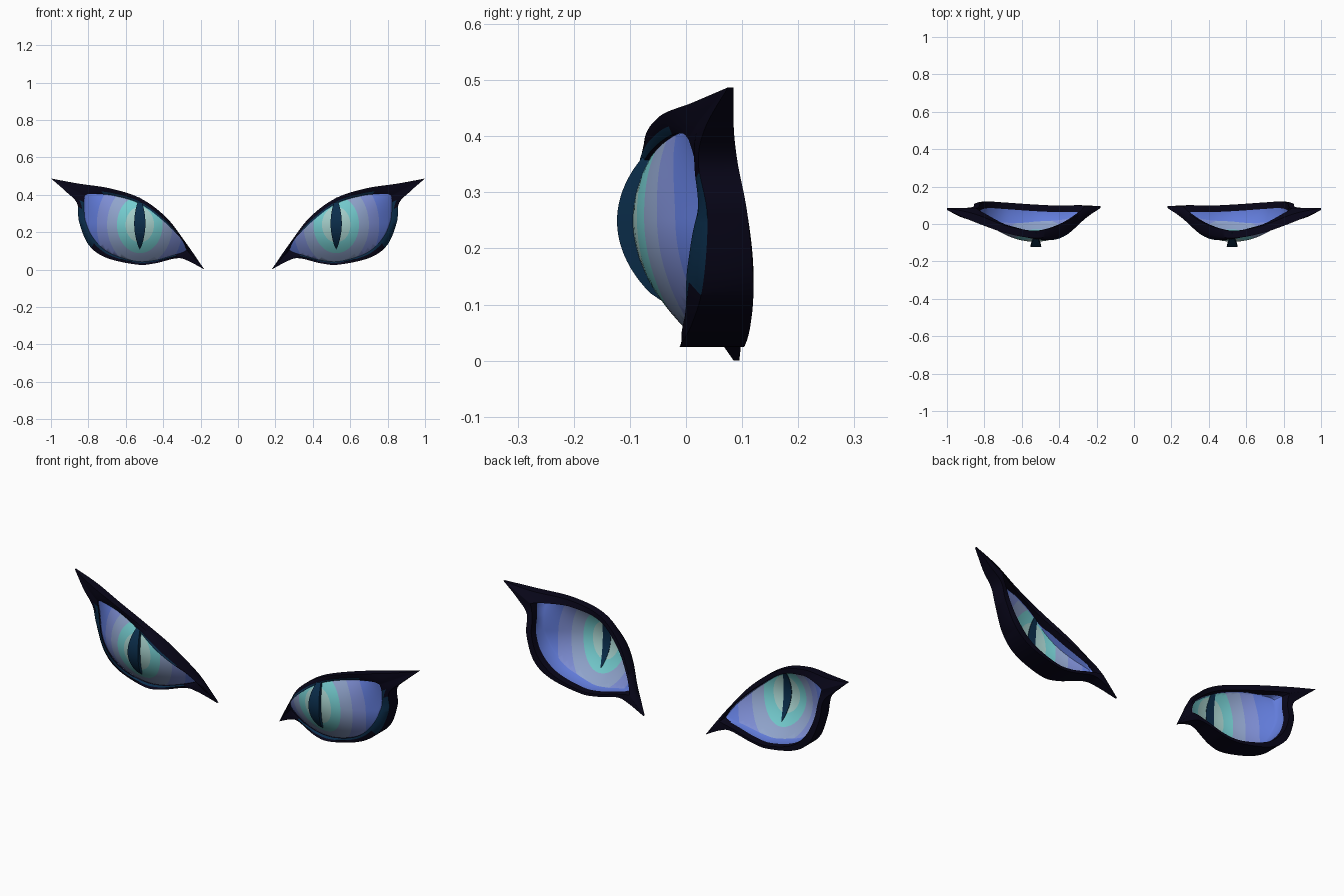
import bpy, bmesh, math

if "Cube" in bpy.data.objects:
    bpy.data.objects.remove(bpy.data.objects["Cube"])


def material(name, rgb):
    lin = [((c / 255 + 0.055) / 1.055) ** 2.4 if c > 10 else c / 255 / 12.92 for c in rgb]
    m = bpy.data.materials.new(name)
    m.diffuse_color = (*lin, 1)
    m.use_nodes = True
    m.node_tree.nodes["Principled BSDF"].inputs["Base Color"].default_value = m.diffuse_color
    return m


RIM = material("midnight black", (8, 6, 25))
TEAL = material("deep teal", (11, 46, 76))
IRIS = [material("pale mint", (166, 208, 204)), material("aqua", (116, 203, 206)),
        material("grey blue", (144, 164, 204)), material("lavender blue", (126, 142, 212)),
        material("cornflower blue", (98, 124, 218))]

# Rim stations: outer x, outer z, front y, back y, opening x, opening z
UPPER = [(.18, 0, .085, .095, .275, .105), (.28, .145, .02, .06, .305, .165),
         (.385, .28, -.045, 0, .40, .26), (.52, .38, -.075, -.035, .525, .352),
         (.68, .433, -.05, -.01, .665, .395), (.856, .46, .012, .055, .785, .405),
         (1, .487, .075, .085, .818, .395)]
LOWER = [UPPER[-1], (.92, .417, .035, .085, .823, .37), (.86, .353, .022, .092, .823, .33),
         (.85, .257, .038, .11, .815, .257), (.80, .134, .03, .12, .775, .17),
         (.706, .064, .01, .115, .69, .09), (.545, .027, -.01, .105, .55, .045),
         (.45, .032, -.005, .10, .45, .048), (.33, .06, .03, .10, .35, .075),
         (.27, .048, .05, .10, .295, .092), UPPER[0]]
CX, CZ = .525, .24


def spline(pts, steps=10):
    """Open Catmull-Rom through the stations, last point left out."""
    out = []
    for i in range(len(pts) - 1):
        a, b, c, d = pts[max(i - 1, 0)], pts[i], pts[i + 1], pts[min(i + 2, len(pts) - 1)]
        for k in range(steps):
            t = k / steps
            out.append([.5 * (2 * q + (r - p) * t + (2 * p - 5 * q + 4 * r - s) * t * t
                              + (3 * q - p - 3 * r + s) * t ** 3)
                        for p, q, r, s in zip(a, b, c, d)])
    return out


def dome(x, z):
    """Front of the eyeball, flatter toward the upper outer corner."""
    dx, dz = x - .53, z - .25
    return -.095 + 1.5 * dx ** 2 + 2.5 * dz ** 2 - 40 * max(dx, 0) ** 2 * max(dz, 0) ** 2


def finish(name, bm, mats, angle):
    bmesh.ops.remove_doubles(bm, verts=bm.verts, dist=1e-5)
    bmesh.ops.recalc_face_normals(bm, faces=bm.faces)
    me = bpy.data.meshes.new(name)
    bm.to_mesh(me)
    bm.free()
    for m in mats:
        me.materials.append(m)
    ob = bpy.data.objects.new(name, me)
    bpy.context.collection.objects.link(ob)
    bpy.ops.object.select_all(action='DESELECT')
    ob.select_set(True)
    bpy.context.view_layer.objects.active = ob
    bpy.ops.object.shade_smooth_by_angle(angle=math.radians(angle))
    ob.modifiers.new("other_eye", 'MIRROR').use_mirror_merge = False
    return ob


def bridge(bm, a, b, mat):
    n = len(a)
    for i in range(n):
        j = (i + 1) % n
        m = mat(a[i].co) if callable(mat) else mat
        bm.faces.new((a[i], a[j], b[j], b[i])).material_index = m


stations = spline(UPPER) + spline(LOWER)

# Eyelid rim: closed ring with a winged tip, teal lip round the opening
bm = bmesh.new()
rings = [[] for _ in range(5)]
for ox, oz, yf, yb, ix, iz in stations:
    lip = dome(ix, iz) - .008
    mid = lambda t: (ox + (ix - ox) * t, oz + (iz - oz) * t)
    mx, mz = mid(.65)
    bx, bz = mid(.85)
    points = [(ox, yb, oz), (ox, yf, oz), (mx, yf + (lip - yf) * .65 - .005, mz),
              (ix, lip, iz), (bx, max(yb, lip + .03), bz)]
    for ring, p in zip(rings, points):
        ring.append(bm.verts.new(p))
lip_rule = lambda co: 0 if co.x > .72 and co.z > .375 or co.x < .33 else 1
front_rule = lambda co: 1 if co.x > .78 and .12 < co.z < .34 else 0
for k in range(5):
    bridge(bm, rings[k], rings[(k + 1) % 5], {1: front_rule, 2: lip_rule}.get(k, 0))
finish("eyelid_rim", bm, [RIM, TEAL], 50)

# Eyeball shell: rings round the pupil, coloured in bands, with a turned-back edge
bm = bmesh.new()
LIMITS = [.076, .122, .175, .23]
sizes = [.025, .05, .076, .091, .106, .122, .14, .157, .175, .193, .211, .23]
bands = [sum(s > q + 1e-6 for q in LIMITS) for s in sizes]
EDGE = 6
rings = [[] for _ in range(len(sizes) + EDGE + 1)]
for ox, oz, yf, yb, ix, iz in stations:
    dx, dz = ix - CX, iz - CZ
    scale = math.hypot(dx, dz / 1.25)
    ts = [min(s / scale, 1) for s in sizes]
    ts += [ts[-1] + (1 - ts[-1]) * k / EDGE for k in range(1, EDGE + 1)]
    for ring, t in zip(rings, ts):
        x, z = CX + dx * t, CZ + dz * t
        ring.append(bm.verts.new((x, dome(x, z), z)))
    rings[-1].append(bm.verts.new((ix + (ox - ix) * .07, max(dome(ix, iz) + .004, yb - .035),
                                   iz + (oz - iz) * .07)))
centre = bm.verts.new((CX, dome(CX, CZ), CZ))
n = len(stations)
for i in range(n):
    bm.faces.new((centre, rings[0][i], rings[0][(i + 1) % n]))
for k in range(len(rings) - 1):
    bridge(bm, rings[k], rings[k + 1], bands[k + 1] if k + 1 < len(sizes) else 4)
finish("eyeball", bm, IRIS, 60)

# Slit pupil: raised pointed lens standing proud of the eyeball
bm = bmesh.new()
rows = []
for k in range(25):
    u = k / 24
    s = max(math.sin(math.pi * u), .002)
    z = .108 + .277 * u
    w, y = .03 * s ** .75, dome(CX, z)
    front, back = y - .028 * s ** .5, y + .003
    rows.append([bm.verts.new(p) for p in ((CX - w * .75, back, z), (CX - w, front, z),
                                           (CX + w, front, z), (CX + w * .75, back, z))])
for a, b in zip(rows, rows[1:]):
    bridge(bm, a, b, 0)
bm.faces.new(rows[0])
bm.faces.new(rows[-1])
finish("slit_pupil", bm, [TEAL], 40)
